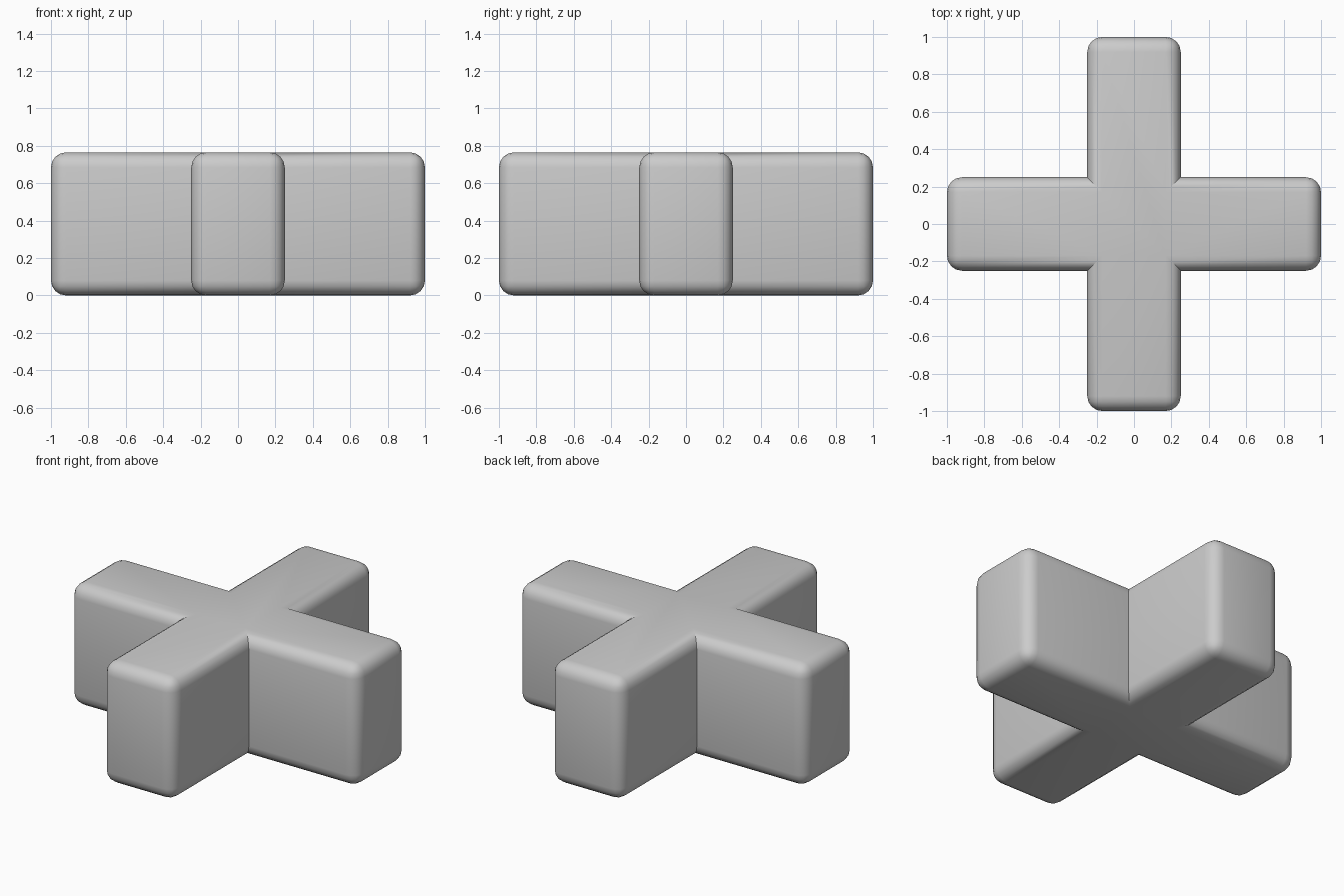
import bpy, bmesh

if "Cube" in bpy.data.objects:
    bpy.data.objects.remove(bpy.data.objects["Cube"])

L, W, H = 1.0, 0.25, 0.765   # arm reach, half width, height
R = 0.08                     # edge rounding

# Cross outline: one quarter turned four times
outline = []
x = [(L, -W), (L, W), (W, W)]
for i in range(4):
    outline += x
    x = [(-b, a) for a, b in x]

# Extrude the outline upward
bm = bmesh.new()
base = bm.faces.new([bm.verts.new((a, b, 0)) for a, b in outline])
ext = bmesh.ops.extrude_face_region(bm, geom=[base], use_keep_orig=True)
top = [v for v in ext["geom"] if isinstance(v, bmesh.types.BMVert)]
bmesh.ops.translate(bm, verts=top, vec=(0, 0, H))
bmesh.ops.recalc_face_normals(bm, faces=bm.faces[:])

# Round every outer edge; the inner vertical corners stay sharp
outer = [e for e in bm.edges
         if not all(abs(abs(v.co.x) - W) < 1e-4 and abs(abs(v.co.y) - W) < 1e-4
                    for v in e.verts)]
bmesh.ops.bevel(bm, geom=outer, offset=R, offset_type='OFFSET', segments=4,
                profile=0.5, affect='EDGES', clamp_overlap=True)

mesh = bpy.data.meshes.new("cross_block")
bm.to_mesh(mesh)
bm.free()
obj = bpy.data.objects.new("cross_block", mesh)
bpy.context.collection.objects.link(obj)

# Smooth rounded edges, sharp valleys
bpy.context.view_layer.objects.active = obj
obj.select_set(True)
bpy.ops.object.shade_smooth_by_angle(angle=0.6)
